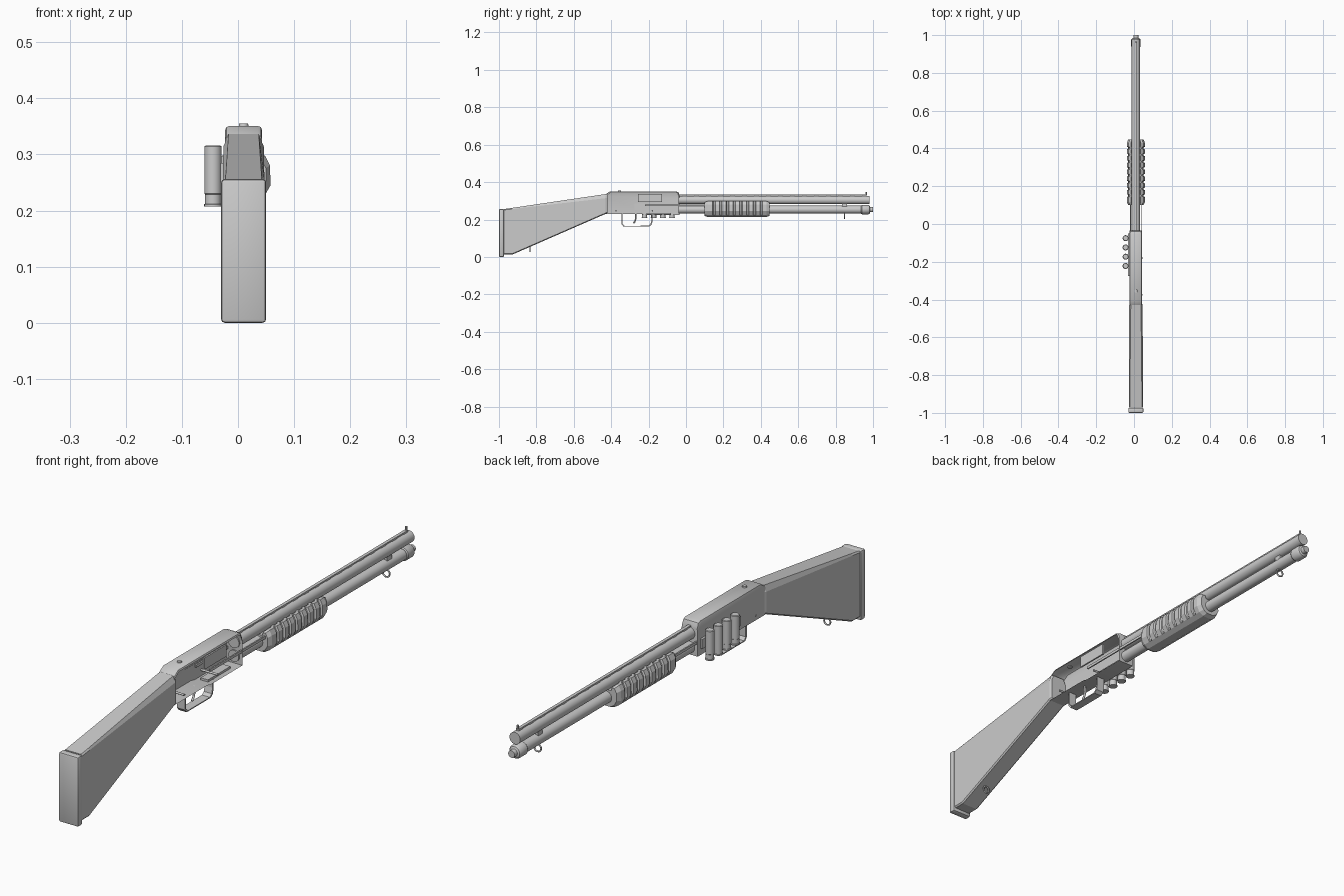
import bpy, bmesh, math
from mathutils import Vector

if "Cube" in bpy.data.objects:
    bpy.data.objects.remove(bpy.data.objects["Cube"])

CX = 0.01  # centre line of the gun
GREY = (0.6, 0.6, 0.6, 1)
grey = bpy.data.materials.new("plain grey")
grey.use_nodes = True
grey.diffuse_color = GREY
grey.node_tree.nodes["Principled BSDF"].inputs["Base Color"].default_value = GREY


def finish(name, bm, smooth=False, fix=True):
    if fix:
        bmesh.ops.recalc_face_normals(bm, faces=bm.faces)
    mesh = bpy.data.meshes.new(name)
    bm.to_mesh(mesh)
    bm.free()
    mesh.materials.append(grey)
    ob = bpy.data.objects.new(name, mesh)
    bpy.context.collection.objects.link(ob)
    if smooth:
        bpy.ops.object.select_all(action="DESELECT")
        bpy.context.view_layer.objects.active = ob
        ob.select_set(True)
        bpy.ops.object.shade_smooth_by_angle(angle=math.radians(35))
    return ob


def loft(name, rings, smooth=False):
    """Skin a row of matching closed rings and cap both ends."""
    bm = bmesh.new()
    rows = [[bm.verts.new(p) for p in ring] for ring in rings]
    n = len(rows[0])
    for a, b in zip(rows, rows[1:]):
        for i in range(n):
            j = (i + 1) % n
            bm.faces.new((a[i], a[j], b[j], b[i]))
    bm.faces.new(rows[0])
    bm.faces.new(rows[-1])
    return finish(name, bm, smooth)


def turned(name, x, z, profile, sides=24):
    """Round part along y from (y, radius) pairs."""
    angles = [math.tau * i / sides for i in range(sides)]
    return loft(name, [[(x + r * math.cos(a), y, z + r * math.sin(a)) for a in angles]
                       for y, r in profile], True)


def upright(name, x, y, profile, sides=16):
    """Round part along z from (z, radius) pairs."""
    angles = [math.tau * i / sides for i in range(sides)]
    return loft(name, [[(x + r * math.cos(a), y + r * math.sin(a), z) for a in angles]
                       for z, r in profile], True)


def box(name, x, y, z, bevel=0):
    """Box from (low, high) ranges."""
    bm = bmesh.new()
    bmesh.ops.create_cube(bm, size=1)
    for v in bm.verts:
        v.co = Vector(r[0] if c < 0 else r[1] for c, r in zip(v.co, (x, y, z)))
    if bevel:
        bmesh.ops.bevel(bm, geom=bm.edges[:], offset=bevel, segments=2,
                        profile=0.5, affect="EDGES")
    return finish(name, bm, bevel > 0)


def tube(name, points, radius, closed=False):
    """Bent rod through points."""
    curve = bpy.data.curves.new(name, "CURVE")
    curve.dimensions = "3D"
    curve.bevel_depth = radius
    curve.bevel_resolution = 2
    curve.use_fill_caps = True
    spline = curve.splines.new("POLY")
    spline.points.add(len(points) - 1)
    for p, co in zip(spline.points, points):
        p.co = (*co, 1)
    spline.use_cyclic_u = closed
    curve.materials.append(grey)
    ob = bpy.data.objects.new(name, curve)
    bpy.context.collection.objects.link(ob)


# Stock: tapered block with chamfered edges, comb chamfer widens to the front
def stock_ring(y, low, high, half, cx, cz):
    s = 0.005
    return [(CX + u, y, z) for u, z in (
        (-half + s, low), (half - s, low), (half, low + s), (half, high - cz),
        (half - cx, high), (-half + cx, high), (-half, high - cz), (-half, low + s))]


loft("stock", [stock_ring(-0.972, 0.012, 0.256, 0.037, 0.005, 0.005),
               stock_ring(-0.93, 0.012, 0.262, 0.037, 0.005, 0.006),
               stock_ring(-0.43, 0.23, 0.336, 0.036, 0.009, 0.022),
               stock_ring(-0.42, 0.235, 0.334, 0.032, 0.009, 0.02)])
box("butt_pad", (-0.03, 0.05), (-1, -0.973), (0, 0.256), 0.006)

# Receiver: chamfered shell, open on the ejection side
bm = bmesh.new()
outline = [(-0.43, 0.23), (-0.43, 0.335), (-0.405, 0.351), (-0.055, 0.351),
           (-0.041, 0.346), (-0.035, 0.332), (-0.035, 0.225), (-0.22, 0.225), (-0.24, 0.23)]
face = bm.faces.new([bm.verts.new((-0.023, y, z)) for y, z in outline])
ext = bmesh.ops.extrude_face_region(bm, geom=[face])["geom"]
bmesh.ops.translate(bm, vec=(0.066, 0, 0), verts=[g for g in ext if isinstance(g, bmesh.types.BMVert)])
bmesh.ops.recalc_face_normals(bm, faces=bm.faces)
tops = [e for e in bm.edges if all(v.co.z > 0.33 for v in e.verts)
        and abs(e.verts[0].co.x - e.verts[1].co.x) < 0.001]
bmesh.ops.bevel(bm, geom=tops, offset=0.008, segments=2, profile=0.5, affect="EDGES")
bm.normal_update()
bmesh.ops.delete(bm, geom=[f for f in bm.faces if f.normal.x > 0.99], context="FACES")
finish("receiver", bm, True, fix=False)
box("ejection_port_cover", (0.037, 0.043), (-0.256, -0.128), (0.294, 0.337))
box("shell_lifter", (-0.005, 0.025), (-0.21, -0.08), (0.226, 0.234))
upright("safety_button", CX, -0.355, [(0.348, 0.009), (0.355, 0.008)])
for y in (-0.375, -0.18):
    tube("receiver_pin", [(-0.025, y, 0.247), (0.044, y, 0.247)], 0.004)

# Trigger and guard
guard = [(-0.345, 0.232), (-0.345, 0.175), (-0.335, 0.163), (-0.195, 0.163),
         (-0.183, 0.173), (-0.178, 0.195), (-0.178, 0.23)]
mid = Vector((-0.262, 0.205))
for (a, b) in zip(guard, guard[1:]):
    quad = [Vector(a), Vector(b)]
    quad += [p + (mid - p).normalized() * 0.007 for p in reversed(quad)]
    loft("trigger_guard", [[(x, p.x, p.y) for p in quad] for x in (-0.006, 0.026)])
tube("trigger", [(CX, -0.27, 0.23), (CX, -0.268, 0.205), (CX, -0.274, 0.188),
                 (CX, -0.282, 0.18)], 0.004)

# Barrel, raised rib and sight
turned("barrel", CX, 0.304, [(-0.04, 0.022), (0.98, 0.022)])
box("rib", (0.004, 0.016), (-0.035, 0.965), (0.328, 0.333))
for i in range(16):
    y = -0.02 + i * 0.064
    box("rib_post", (0.005, 0.015), (y, y + 0.025), (0.322, 0.329))
upright("front_sight", CX, 0.963, [(0.332, 0.004), (0.346, 0.004)], 10)

# Magazine tube, end cap and barrel clamp
turned("magazine_tube", CX, 0.253, [(-0.04, 0.021), (0.94, 0.021)])
turned("magazine_cap", CX, 0.253, [(0.936, 0.022), (0.94, 0.025), (0.975, 0.025),
                                 (0.982, 0.021), (0.985, 0.014), (1.0, 0.013)])
box("barrel_clamp", (-0.002, 0.022), (0.835, 0.862), (0.265, 0.29))


# Sling loops
def sling_loop(name, y, z, r):
    tube(name, [(CX + r * math.cos(a), y, z + r * math.sin(a))
                for a in (math.tau * i / 16 for i in range(16))], 0.003, True)


sling_loop("front_sling_loop", 0.847, 0.219, 0.014)
sling_loop("rear_sling_loop", -0.835, 0.041, 0.013)


# Forend: U-shaped grip, notched across its upper sides
def grip_ring(y, size, notch=0.0):
    shape = [(0.026, 0.298), (0.038, 0.298), (0.047, 0.28), (0.048, 0.245), (0.036, 0.224), (0.018, 0.213)]
    half = [((u - (notch if z > 0.24 else 0)) * size, 0.256 + (z - 0.256) * size) for u, z in shape]
    half.insert(0, (0.022 * size, 0.28))
    return [(CX + u, y, z) for u, z in half] + [(CX - u, y, z) for u, z in reversed(half)]


rings = [grip_ring(0.1, 0.84), grip_ring(0.115, 1)]
for i in range(8):
    y = 0.15 + i * 0.036
    rings += [grip_ring(y - 0.007, 1), grip_ring(y - 0.004, 1, 0.007),
              grip_ring(y + 0.004, 1, 0.007), grip_ring(y + 0.007, 1)]
rings += [grip_ring(0.43, 1), grip_ring(0.447, 0.84)]
loft("forend", rings)

# Action bars running back from the forend
box("right_action_bar", (-0.021, -0.016), (-0.22, 0.12), (0.271, 0.281))
box("left_action_bar", (0.036, 0.041), (-0.22, 0.12), (0.271, 0.281))

# Side carrier with four spare shells
box("shell_carrier", (-0.031, -0.022), (-0.275, -0.05), (0.25, 0.285))
for i in range(4):
    upright("spare_shell", -0.0445, -0.075 - i * 0.049,
            [(0.207, 0.016), (0.211, 0.016), (0.212, 0.0145), (0.229, 0.0145),
             (0.23, 0.0155), (0.314, 0.0155), (0.316, 0.013)])
